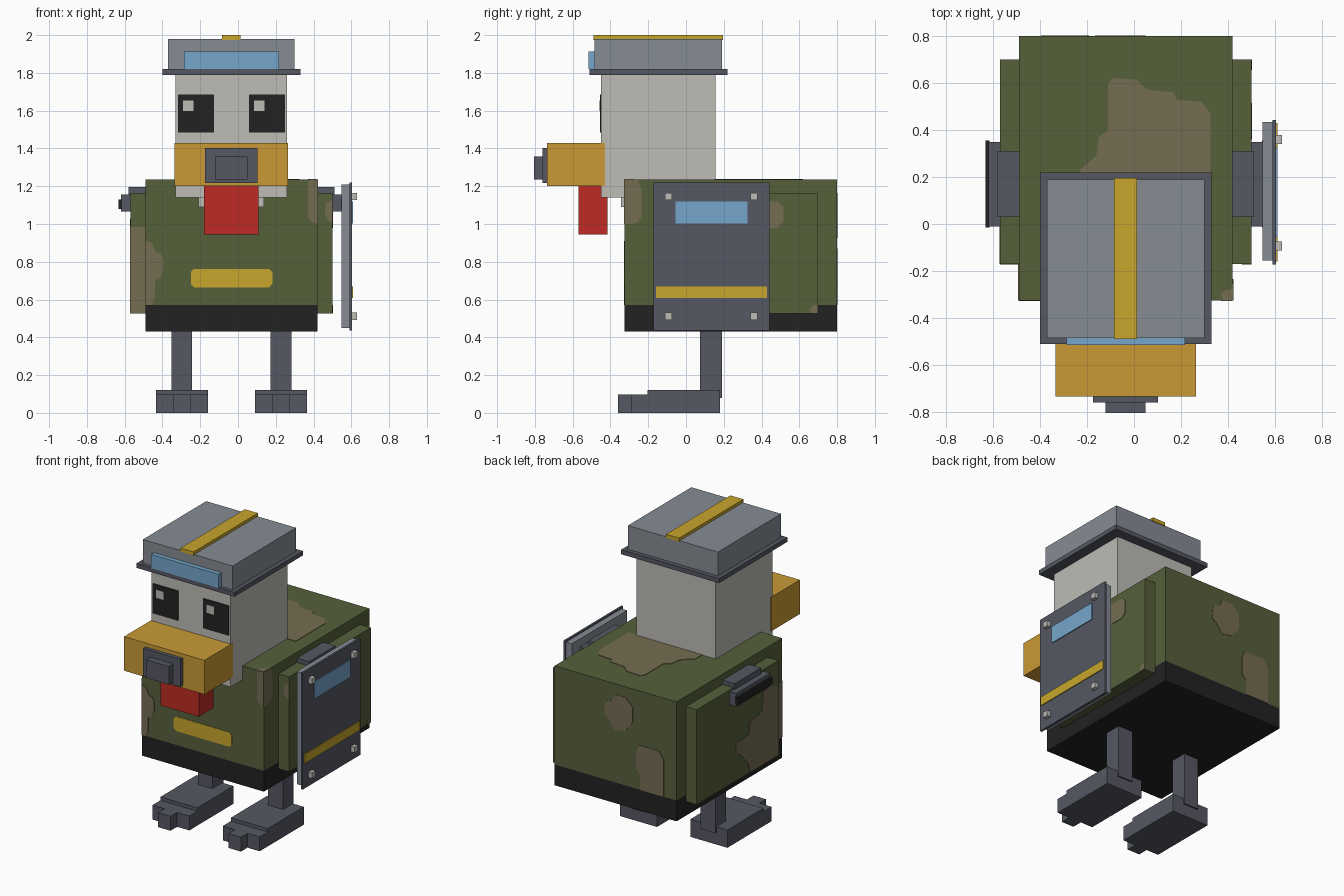
import bpy, bmesh
from mathutils import Vector

if "Cube" in bpy.data.objects:
    bpy.data.objects.remove(bpy.data.objects["Cube"])


def srgb(hexcode):
    vals = [int(hexcode[i:i + 2], 16) / 255 for i in (0, 2, 4)]
    return [v / 12.92 if v <= 0.04045 else ((v + 0.055) / 1.055) ** 2.4 for v in vals] + [1]


MATS = {}
for name, code in dict(olive_green="56603B", camo_brown="756C51", dark_grey="565863",
                       steel_grey="868C94", pale_grey="BDBCB6", black="222222",
                       yellow="C8A62C", orange="C99A35", red="BD2C23",
                       light_blue="76A6CB").items():
    MATS[name] = bpy.data.materials.new(name)
    MATS[name].diffuse_color = srgb(code)


def finish(name, bm, *mats):
    bmesh.ops.recalc_face_normals(bm, faces=bm.faces)
    mesh = bpy.data.meshes.new(name)
    bm.to_mesh(mesh)
    bm.free()
    for m in mats:
        mesh.materials.append(MATS[m])
    ob = bpy.data.objects.new(name, mesh)
    bpy.context.collection.objects.link(ob)
    return ob


def box(name, mat, x, y, z, split=None, low_mat=None):
    """Box from ranges; optionally cut at height split with another colour below."""
    bm = bmesh.new()
    bmesh.ops.create_cube(bm, size=1)
    for v in bm.verts:
        v.co = Vector([(r[0] + r[1]) / 2 + c * (r[1] - r[0]) for r, c in zip((x, y, z), v.co)])
    if split is None:
        return finish(name, bm, mat)
    bmesh.ops.bisect_plane(bm, geom=bm.verts[:] + bm.edges[:] + bm.faces[:],
                           plane_co=(0, 0, split), plane_no=(0, 0, 1))
    for f in bm.faces:
        f.material_index = int(f.calc_center_median().z < split)
    return finish(name, bm, mat, low_mat)


def patch(name, mat, axis, pos, side, outline, thick=0.003):
    """Thin painted plate on the plane axis = pos, raised towards side."""
    bm = bmesh.new()
    verts = []
    for a, b in outline:
        co = [a, b]
        co.insert(axis, pos)
        verts.append(bm.verts.new(co))
    face = bm.faces.new(verts)
    new = bmesh.ops.extrude_face_region(bm, geom=[face], use_keep_orig=True)["geom"]
    for v in new:
        if isinstance(v, bmesh.types.BMVert):
            v.co[axis] += side * thick
    return finish(name, bm, mat)


def rect(a0, a1, b0, b1, c=0.0):
    """Rectangle outline with cut corners of size c."""
    if not c:
        return [(a0, b0), (a1, b0), (a1, b1), (a0, b1)]
    return [(a0 + c, b0), (a1 - c, b0), (a1, b0 + c), (a1, b1 - c),
            (a1 - c, b1), (a0 + c, b1), (a0, b1 - c), (a0, b0 + c)]


X, Y, Z = 0, 1, 2
MID = -0.035  # centre line of the bird

# Body with black underside band
box("body", "olive_green", (-0.49, 0.42), (-0.325, 0.80), (0.43, 1.235), 0.57, "black")

# Wings, shoulder pads and pad blocks on both sides
for s, label in ((-1, "left"), (1, "right")):
    def xr(a, b):
        return tuple(sorted((MID + s * a, MID + s * b)))
    box(label + "_wing", "olive_green", xr(0.45, 0.535), (-0.17, 0.70), (0.525, 1.165))
    box(label + "_shoulder_pad", "dark_grey", xr(0.45, 0.545), (0.03, 0.31), (1.15, 1.195))
    box(label + "_shoulder_block", "dark_grey", xr(0.535, 0.585), (-0.01, 0.35), (1.065, 1.155))
    box(label + "_shoulder_cap", "black", xr(0.58, 0.598), (-0.015, 0.355), (1.08, 1.13))

    # Leg and foot with three toes
    c = MID + s * 0.2625
    box(label + "_leg", "dark_grey", (c - 0.055, c + 0.055), (0.075, 0.19), (0.08, 0.43))
    box(label + "_foot", "dark_grey", (c - 0.1375, c + 0.1375), (-0.205, 0.18), (0, 0.12))
    box(label + "_outer_toes", "dark_grey", (c - 0.1375, c + 0.1375), (-0.29, -0.20), (0, 0.097))
    box(label + "_middle_toe", "dark_grey", (c - 0.046, c + 0.046), (-0.36, -0.28), (0, 0.097))

    # Eye with highlight
    e = MID + s * 0.188
    patch(label + "_eye", "black", Y, -0.45, -1, rect(e - 0.095, e + 0.095, 1.485, 1.685), 0.006)
    patch(label + "_eye_glint", "pale_grey", Y, -0.456, -1,
          rect(e - 0.067, e - 0.012, 1.598, 1.653), 0.003)

# Neck and head
box("neck", "pale_grey", (-0.21, 0.137), (-0.345, 0.05), (1.09, 1.16))
box("head", "pale_grey", (-0.33, 0.26), (-0.45, 0.155), (1.14, 1.80))

# Beak, breathing mask and throat pouch
box("beak", "orange", (-0.335, 0.264), (-0.735, -0.43), (1.20, 1.43))
box("mask_plate", "dark_grey", (-0.175, 0.103), (-0.76, -0.73), (1.217, 1.403))
box("mask_knob", "dark_grey", (-0.121, 0.049), (-0.805, -0.755), (1.235, 1.358))
box("throat_pouch", "red", (-0.18, 0.108), (-0.57, -0.415), (0.945, 1.21))

# Helmet
box("helmet_brim", "dark_grey", (-0.40, 0.33), (-0.51, 0.22), (1.79, 1.82))
box("helmet", "steel_grey", (-0.37, 0.30), (-0.485, 0.19), (1.81, 1.98))
box("helmet_visor", "light_blue", (-0.287, 0.217), (-0.515, -0.48), (1.82, 1.913))
box("helmet_stripe", "yellow", (-0.085, 0.012), (-0.49, 0.195), (1.975, 2.0))

# Shield on the right side
box("shield_back", "steel_grey", (0.547, 0.592), (-0.155, 0.435), (0.45, 1.21))
box("shield_plate", "dark_grey", (0.59, 0.604), (-0.173, 0.442), (0.435, 1.22))
patch("shield_window", "light_blue", X, 0.604, 1, rect(-0.055, 0.325, 1.003, 1.118), 0.006)
patch("shield_stripe", "yellow", X, 0.604, 1, rect(-0.16, 0.43, 0.607, 0.668), 0.006)
for y in (-0.093, 0.36):
    for z in (0.512, 1.146):
        box("shield_bolt", "pale_grey", (0.60, 0.63), (y - 0.019, y + 0.019), (z - 0.019, z + 0.019))

# Yellow chest stripe
patch("chest_stripe", "yellow", Y, -0.325, -1, rect(-0.25, 0.183, 0.665, 0.763, 0.018))

# Camouflage patches on the body
camo = "camo_brown"
patch("top_camo", camo, Z, 1.235, 1, [
    (-0.23, 0.15), (-0.23, 0.23), (-0.16, 0.29), (-0.15, 0.37), (-0.11, 0.40), (-0.11, 0.60),
    (-0.09, 0.62), (0.01, 0.615), (0.06, 0.57), (0.17, 0.56), (0.18, 0.53), (0.29, 0.52),
    (0.325, 0.47), (0.325, 0.15)])
patch("top_corner_camo", camo, Z, 1.235, 1,
      [(0.38, -0.325), (0.37, -0.30), (0.39, -0.28), (0.42, -0.275), (0.42, -0.325)])
patch("front_low_camo", camo, Y, -0.325, -1, [
    (-0.49, 0.57), (-0.455, 0.57), (-0.44, 0.61), (-0.44, 0.70), (-0.41, 0.715), (-0.395, 0.76),
    (-0.395, 0.81), (-0.41, 0.845), (-0.435, 0.85), (-0.455, 0.90), (-0.49, 0.91)])
patch("front_high_camo", camo, Y, -0.325, -1, [
    (0.42, 1.0), (0.39, 1.01), (0.37, 1.04), (0.37, 1.235), (0.42, 1.235)])
patch("side_high_camo", camo, X, 0.42, 1, [
    (-0.325, 1.0), (-0.26, 1.005), (-0.235, 1.04), (-0.235, 1.18), (-0.255, 1.235), (-0.325, 1.235)])
patch("side_low_camo", camo, X, -0.49, -1, rect(-0.325, -0.17, 0.57, 0.95))
patch("back_high_camo", camo, Y, 0.80, 1, [
    (-0.03, 0.925), (0.01, 0.98), (0.05, 1.01), (0.04, 1.10), (-0.01, 1.12), (-0.03, 1.165),
    (-0.11, 1.165), (-0.165, 1.11), (-0.165, 1.01), (-0.11, 0.94)])
patch("back_low_camo", camo, Y, 0.80, 1, [
    (-0.22, 0.57), (-0.395, 0.57), (-0.395, 0.82), (-0.36, 0.87), (-0.21, 0.87), (-0.19, 0.82),
    (-0.19, 0.70), (-0.22, 0.67)])

# Camouflage patches on the wings
patch("left_wing_camo", camo, X, -0.57, -1, [
    (-0.17, 0.527), (0.13, 0.527), (0.16, 0.60), (0.23, 0.68), (0.285, 0.72), (0.285, 0.78),
    (0.15, 0.79), (0.135, 0.87), (0.01, 0.89), (-0.01, 1.02), (-0.09, 1.03), (-0.17, 0.985)])
patch("left_wing_edge_camo", camo, Y, -0.17, -1, rect(-0.57, -0.49, 0.527, 0.985))
patch("right_wing_edge_camo", camo, Y, -0.17, -1, [
    (0.50, 1.01), (0.475, 1.02), (0.46, 1.05), (0.465, 1.11), (0.50, 1.13)])
patch("right_wing_camo", camo, X, 0.50, 1, rect(0.36, 0.515, 0.98, 1.12, 0.03))
patch("right_wing_corner_camo", camo, X, 0.50, 1, [
    (0.66, 0.527), (0.70, 0.527), (0.70, 0.57), (0.675, 0.57), (0.655, 0.55)])

for m in bpy.data.materials:
    if m.users and not m.is_grease_pencil:
        m.use_nodes = True
        m.node_tree.nodes["Principled BSDF"].inputs["Base Color"].default_value = m.diffuse_color
